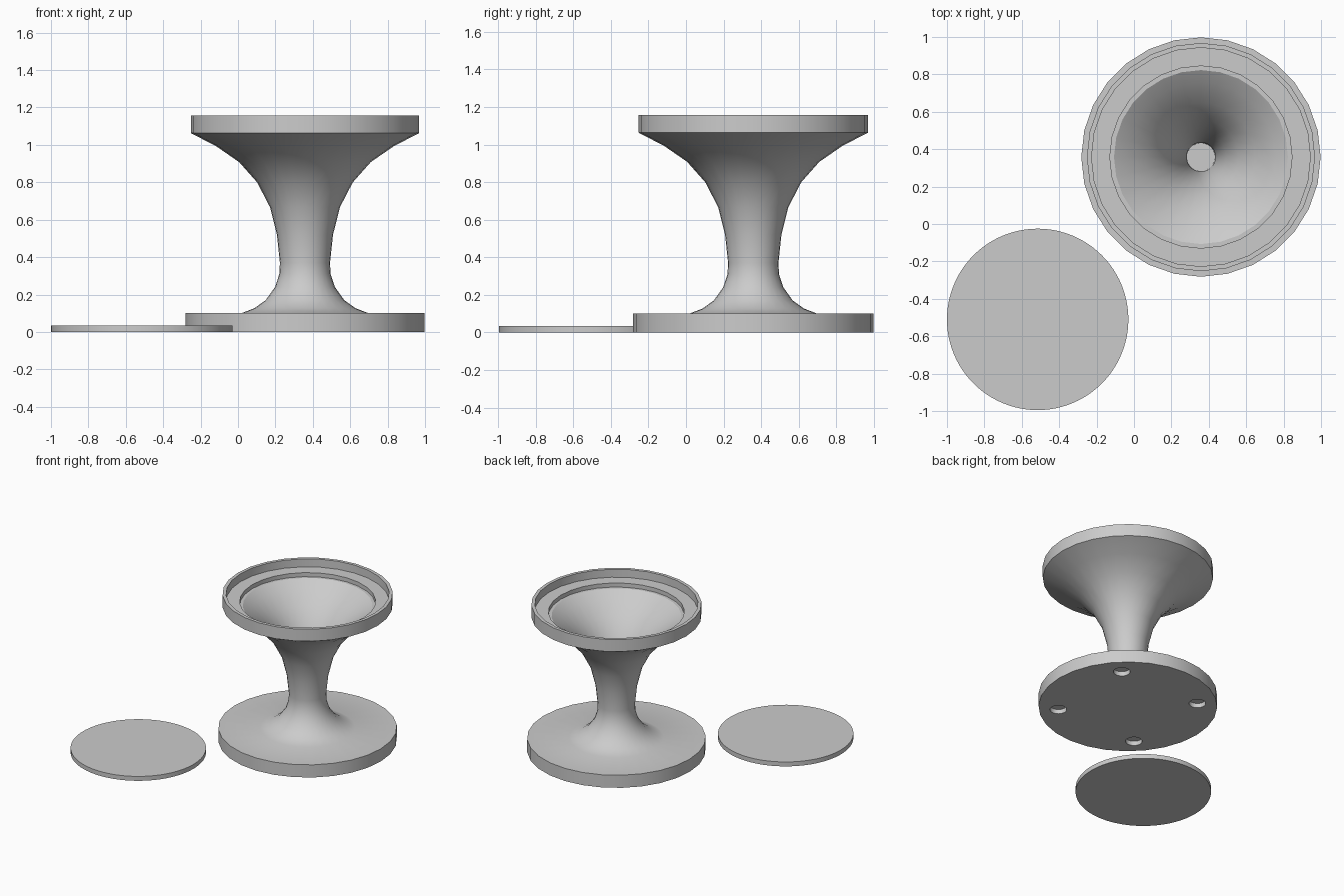
import bpy, bmesh, math

if "Cube" in bpy.data.objects:
    bpy.data.objects.remove(bpy.data.objects["Cube"])

grey = bpy.data.materials.new("plain_grey")
grey.diffuse_color = (0.6, 0.6, 0.6, 1)
grey.use_nodes = True
grey.node_tree.nodes["Principled BSDF"].inputs["Base Color"].default_value = grey.diffuse_color


def lathe(name, profile, centre, sides):
    """Revolve (radius, height) points, starting and ending on the axis."""
    bm = bmesh.new()
    verts = [bm.verts.new((r, 0, z)) for r, z in profile]
    edges = [bm.edges.new(pair) for pair in zip(verts, verts[1:])]
    bmesh.ops.spin(bm, geom=verts + edges, cent=(0, 0, 0), axis=(0, 0, 1),
                   angle=2 * math.pi, steps=sides, use_duplicate=False)
    bmesh.ops.remove_doubles(bm, verts=bm.verts[:], dist=0.0005)
    bmesh.ops.recalc_face_normals(bm, faces=bm.faces[:])
    mesh = bpy.data.meshes.new(name)
    bm.to_mesh(mesh)
    bm.free()
    mesh.materials.append(grey)
    obj = bpy.data.objects.new(name, mesh)
    obj.location = centre
    bpy.context.collection.objects.link(obj)
    return obj


def activate(obj):
    bpy.ops.object.select_all(action='DESELECT')
    obj.select_set(True)
    bpy.context.view_layer.objects.active = obj


C = 0.358
# Foot plate and flared stem
outside = [(0, 0), (0.64, 0), (0.64, 0.1), (0.34, 0.1), (0.27, 0.127),
           (0.21, 0.17), (0.16, 0.24), (0.137, 0.31), (0.134, 0.37),
           (0.15, 0.52), (0.187, 0.667), (0.256, 0.80), (0.352, 0.908),
           (0.475, 0.993), (0.61, 1.063), (0.61, 1.158)]
# Rim lip, ledge, lid seat and funnel
inside = [(0.585, 1.158), (0.585, 1.095), (0.487, 1.095), (0.487, 1.063),
          (0.465, 1.063), (0.40, 1.02), (0.29, 0.925), (0.20, 0.81),
          (0.135, 0.67), (0.10, 0.52), (0.078, 0.37), (0.075, 0.1), (0, 0.1)]
stand = lathe("funnel_stand", outside + inside, (C, C, 0), 28)

# Four shallow round pockets under the foot
for i in range(4):
    a = math.radians(45 + 90 * i)
    cutter = lathe("pocket_cutter", [(0, -0.05), (0.06, -0.05), (0.06, 0.035), (0, 0.035)],
                   (C + 0.5 * math.cos(a), C + 0.5 * math.sin(a), 0), 24)
    cutter.hide_render = True
    bpy.context.view_layer.update()
    mod = stand.modifiers.new("pocket", 'BOOLEAN')
    mod.operation = 'DIFFERENCE'
    mod.solver = 'EXACT'
    mod.object = cutter
    activate(stand)
    bpy.ops.object.modifier_apply(modifier=mod.name)
    bpy.data.objects.remove(cutter)

# Loose lid lying beside the stand
lid = lathe("lid_disc", [(0, 0), (0.485, 0), (0.485, 0.035), (0, 0.035)],
            (-0.515, -0.51, 0), 96)

for obj in (stand, lid):
    activate(obj)
    bpy.ops.object.shade_smooth_by_angle(angle=math.radians(30))
